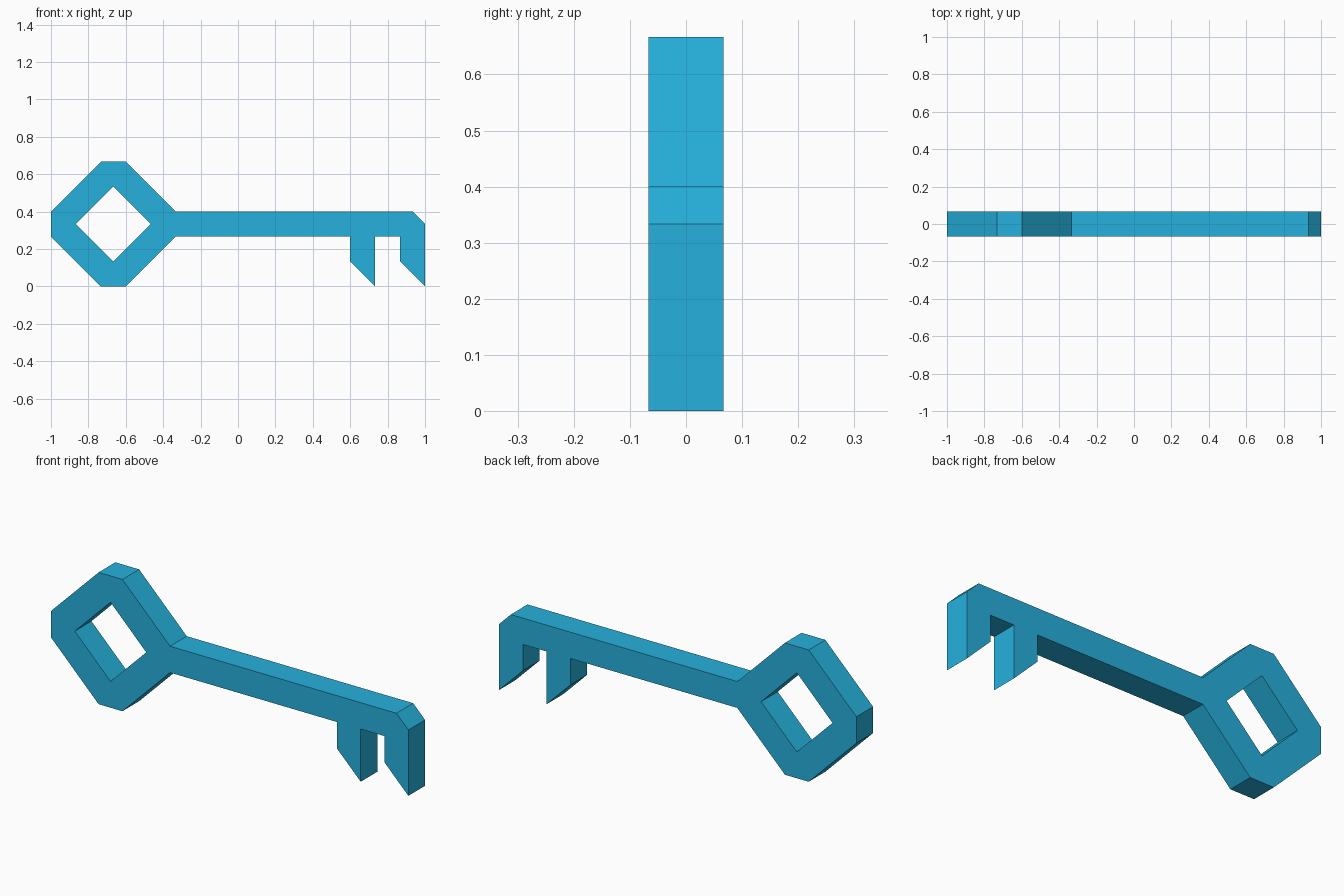
import bpy, bmesh, math
from mathutils import Matrix

cube = bpy.data.objects.get("Cube")
if cube:
    bpy.data.objects.remove(cube, do_unlink=True)

UNIT = 1 / 15  # the whole key sits on this grid

blue = bpy.data.materials.new("bright blue")
blue.use_nodes = True
colour = (0.019, 0.44, 0.72, 1)
blue.diffuse_color = colour
blue.node_tree.nodes["Principled BSDF"].inputs["Base Color"].default_value = colour


def plate(name, outlines, half_depth):
    """Solid plate in the xz plane; inner outlines become holes."""
    curve = bpy.data.curves.new(name + " profile", "CURVE")
    curve.dimensions = "2D"
    curve.fill_mode = "BOTH"
    curve.extrude = half_depth
    for points in outlines:
        spline = curve.splines.new("POLY")
        spline.points.add(len(points) - 1)
        for p, (x, z) in zip(spline.points, points):
            p.co = (x * UNIT, z * UNIT, 0, 1)
        spline.use_cyclic_u = True
        spline.use_smooth = False
    helper = bpy.data.objects.new(name + " helper", curve)
    bpy.context.collection.objects.link(helper)
    bpy.context.view_layer.update()
    mesh = bpy.data.meshes.new_from_object(helper)
    bpy.data.objects.remove(helper, do_unlink=True)

    # Weld caps to walls, stand the plate upright and keep flat faces
    bm = bmesh.new()
    bm.from_mesh(mesh)
    bmesh.ops.remove_doubles(bm, verts=bm.verts, dist=0.0001)
    bm.transform(Matrix.Rotation(math.radians(90), 4, "X"))
    bmesh.ops.recalc_face_normals(bm, faces=bm.faces)
    for face in bm.faces:
        face.smooth = False
        face.material_index = 0
    bm.to_mesh(mesh)
    bm.free()
    mesh.materials.clear()
    mesh.materials.append(blue)
    obj = bpy.data.objects.new(name, mesh)
    bpy.context.collection.objects.link(obj)
    return obj


# Chamfered bow, shaft and two slanted teeth in one outline
bow = [(-5, 4), (-9, 0), (-11, 0), (-15, 4), (-15, 6), (-11, 10), (-9, 10), (-5, 6)]
shaft_end = [(14, 6), (15, 5)]
teeth = [(15, 0), (13, 2), (13, 4), (11, 4), (11, 0), (9, 2), (9, 4)]

# Diamond hole in the bow
hole = [(-13, 5), (-10, 8), (-7, 5), (-10, 2)]

plate("key", [bow + shaft_end + teeth, hole], UNIT)
